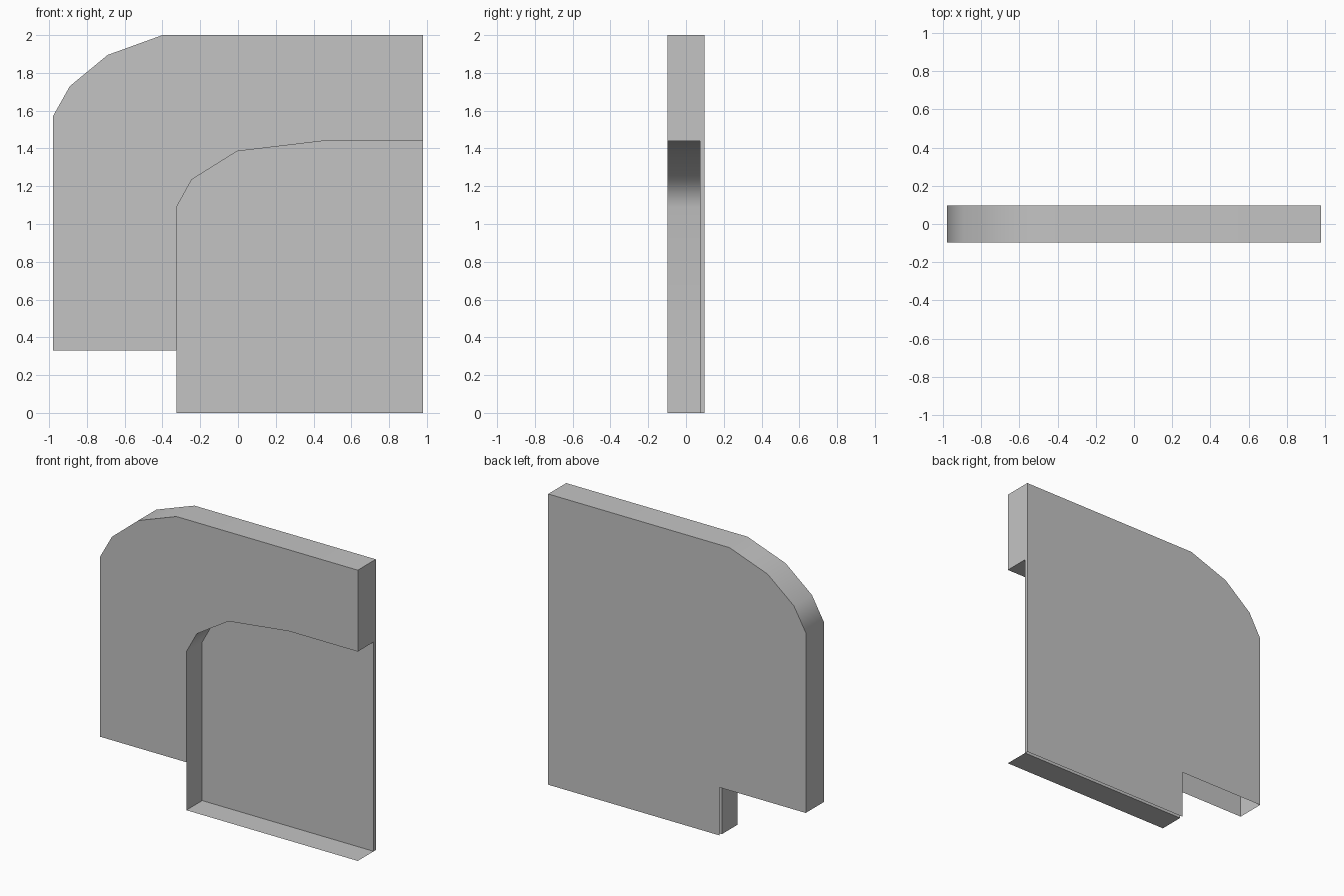
import bpy
import bmesh
import math

cube = bpy.data.objects.get("Cube")
if cube:
    bpy.data.objects.remove(cube, do_unlink=True)

GREY = (0.55, 0.55, 0.55, 1.0)
grey = bpy.data.materials.new("plain grey")
grey.use_nodes = True
grey.diffuse_color = GREY
grey.node_tree.nodes["Principled BSDF"].inputs["Base Color"].default_value = GREY

FRONT, RECESS, BACK = -0.098, 0.075, 0.098
END, FOOT, LEG = 0.98, 0.33, -0.325

# Profiles in x and z
outer = [(-END, FOOT), (-END, 1.57), (-0.89, 1.73), (-0.69, 1.895), (-0.4, 2), (END, 2)]
arch = [(LEG, 0), (LEG, 1.09), (-0.245, 1.235), (-0.005, 1.385), (0.455, 1.44), (END, 1.44)]


def sheet(bm, points, y):
    """Flat face at depth y."""
    return bm.faces.new([bm.verts.new((x, y, z)) for x, z in points])


def band(bm, path, y0, y1):
    """Strip that follows a path between two depths."""
    rows = [[bm.verts.new((x, y, z)) for x, z in path] for y in (y0, y1)]
    for i in range(len(path) - 1):
        bm.faces.new((rows[0][i], rows[0][i + 1], rows[1][i + 1], rows[1][i]))


def finish(name, bm):
    bmesh.ops.remove_doubles(bm, verts=bm.verts, dist=0.0005)
    bmesh.ops.recalc_face_normals(bm, faces=bm.faces)
    mesh = bpy.data.meshes.new(name)
    bm.to_mesh(mesh)
    bm.free()
    mesh.materials.append(grey)
    obj = bpy.data.objects.new(name, mesh)
    bpy.context.collection.objects.link(obj)
    bpy.ops.object.select_all(action='DESELECT')
    obj.select_set(True)
    bpy.context.view_layer.objects.active = obj
    bpy.ops.object.shade_smooth_by_angle(angle=math.radians(35))
    # Keep the large flat faces flat beside the rounded corners
    weighted = obj.modifiers.new("weighted normals", 'WEIGHTED_NORMAL')
    weighted.keep_sharp = True


# Hollow wall shell, open under the foot and under the back panel
bm = bmesh.new()
arch_front = [(LEG, FOOT)] + arch[1:]
sheet(bm, outer + arch_front[::-1], FRONT)
band(bm, outer, FRONT, BACK)
sheet(bm, outer + [(END, 1.44), (END, 0), (LEG, 0), (LEG, FOOT)], BACK)
band(bm, [(END, 2), (END, 1.44)], FRONT, BACK)
band(bm, [(END, 1.44), (END, 0)], RECESS, BACK)

# Arched recess lining with its back and its floor
band(bm, [(LEG, 0), (LEG, FOOT)] + arch[1:], FRONT, RECESS)
sheet(bm, [(LEG, 0), (LEG, FOOT)] + arch[1:] + [(END, 0)], RECESS)
band(bm, [(LEG, 0), (END, 0)], FRONT, RECESS)
finish("arched_wall", bm)
